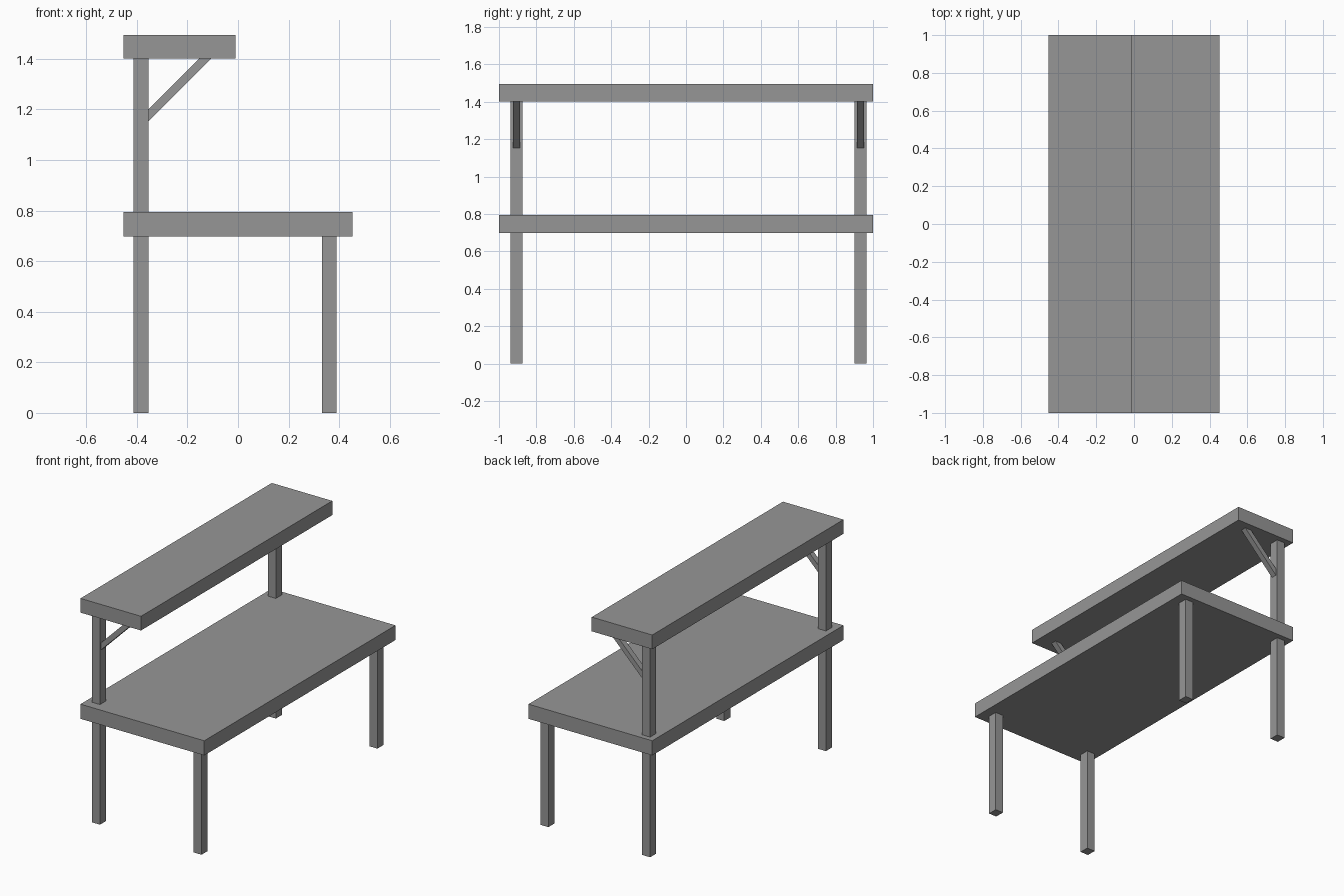
import bpy, bmesh

if "Cube" in bpy.data.objects:
    bpy.data.objects.remove(bpy.data.objects["Cube"])

# Dark grey shared by every part
GREY = bpy.data.materials.new("dark_grey")
GREY.diffuse_color = (0.305, 0.305, 0.305, 1)
GREY.use_nodes = True
GREY.node_tree.nodes["Principled BSDF"].inputs["Base Color"].default_value = GREY.diffuse_color


def prism(name, profile, y0, y1):
    """Extrude a closed x-z profile from y0 to y1."""
    bm = bmesh.new()
    face = bm.faces.new([bm.verts.new((x, y0, z)) for x, z in profile])
    side = bmesh.ops.extrude_face_region(bm, geom=[face])["geom"]
    moved = [v for v in side if isinstance(v, bmesh.types.BMVert)]
    bmesh.ops.translate(bm, verts=moved, vec=(0, y1 - y0, 0))
    bmesh.ops.recalc_face_normals(bm, faces=bm.faces)
    mesh = bpy.data.meshes.new(name)
    bm.to_mesh(mesh)
    bm.free()
    mesh.materials.append(GREY)
    obj = bpy.data.objects.new(name, mesh)
    bpy.context.collection.objects.link(obj)
    return obj


def box(name, x0, x1, y0, y1, z0, z1):
    return prism(name, [(x0, z0), (x1, z0), (x1, z1), (x0, z1)], y0, y1)


TABLE_Z, TABLE_TOP = 0.698, 0.795
SHELF_Z, SHELF_TOP = 1.401, 1.495
BACK_X0, BACK_X1 = -0.413, -0.354
HALF_LEG, HALF_BRACE = 0.032, 0.019

# Worktop and upper shelf
box("worktop", -0.453, 0.453, -1, 1, TABLE_Z, TABLE_TOP)
box("upper_shelf", -0.453, -0.01, -1, 1, SHELF_Z, SHELF_TOP)

# 45 degree brace between post and shelf
drop_low, drop_high = 0.248, 0.201
brace = [(BACK_X1, SHELF_Z - drop_low), (BACK_X1 + drop_low, SHELF_Z),
         (BACK_X1 + drop_high, SHELF_Z), (BACK_X1, SHELF_Z - drop_high)]

# Legs, shelf posts and braces at each end
for end, y in (("left", -0.906), ("right", 0.933)):
    y0, y1 = y - HALF_LEG, y + HALF_LEG
    box(f"front_leg_{end}", 0.332, 0.39, y0, y1, 0, TABLE_Z)
    box(f"back_leg_{end}", BACK_X0, BACK_X1, y0, y1, 0, TABLE_Z)
    box(f"shelf_post_{end}", BACK_X0, BACK_X1, y0, y1, TABLE_TOP, SHELF_Z)
    prism(f"shelf_brace_{end}", brace, y - HALF_BRACE, y + HALF_BRACE)
